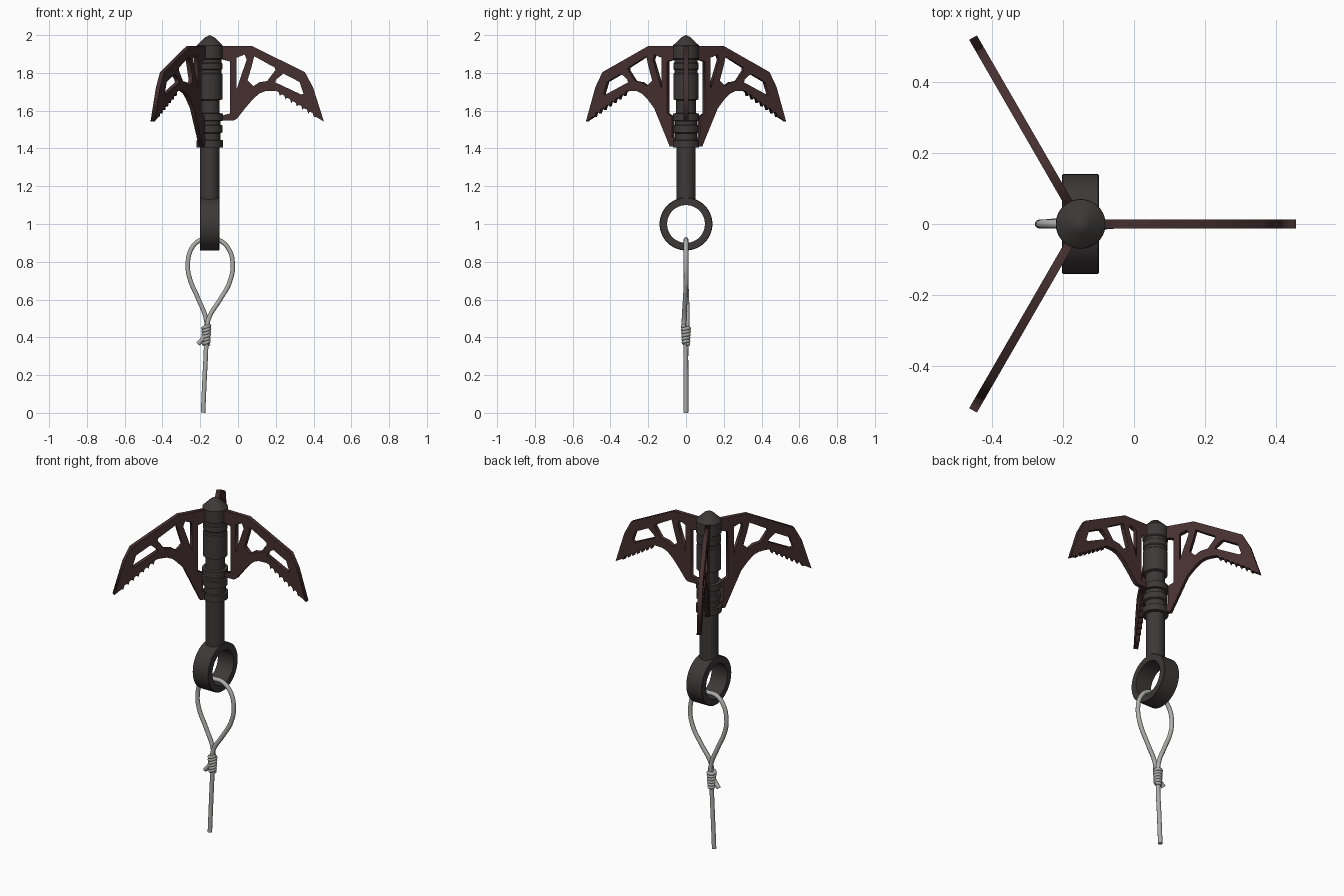
import bpy, bmesh, math
from mathutils import Matrix

if "Cube" in bpy.data.objects:
    bpy.data.objects.remove(bpy.data.objects["Cube"])

AX = -0.15  # x of the shaft axis


def material(name, rgb):
    m = bpy.data.materials.new(name)
    m.diffuse_color = (*rgb, 1)
    m.use_nodes = True
    m.node_tree.nodes["Principled BSDF"].inputs["Base Color"].default_value = m.diffuse_color
    return m


DARK = material("dark_steel", (0.047, 0.040, 0.040))
RED = material("dark_red_brown", (0.062, 0.029, 0.029))
ROPE = material("pale_grey_rope", (0.42, 0.42, 0.41))


def select(ob):
    bpy.ops.object.select_all(action='DESELECT')
    ob.select_set(True)
    bpy.context.view_layer.objects.active = ob


def lathe(name, profile, mat, closed=False, steps=40):
    """Spin (radius, height) points around z."""
    bm = bmesh.new()
    vs = [bm.verts.new((r, 0, z)) for r, z in profile]
    es = [bm.edges.new(p) for p in zip(vs, vs[1:])]
    if closed:
        es.append(bm.edges.new((vs[-1], vs[0])))
    bmesh.ops.spin(bm, geom=vs + es, cent=(0, 0, 0), axis=(0, 0, 1),
                   angle=math.tau, steps=steps)
    bmesh.ops.remove_doubles(bm, verts=bm.verts, dist=1e-5)
    bmesh.ops.recalc_face_normals(bm, faces=bm.faces)
    me = bpy.data.meshes.new(name)
    bm.to_mesh(me)
    bm.free()
    ob = bpy.data.objects.new(name, me)
    bpy.context.collection.objects.link(ob)
    me.materials.append(mat)
    select(ob)
    bpy.ops.object.shade_smooth_by_angle(angle=math.radians(30))
    return ob


# Shaft with pointed head, grooves and collars
shaft = lathe("shaft_and_head", [
    (0, 2.0), (0.025, 1.988), (0.069, 1.945), (0.069, 1.875), (0.062, 1.87),
    (0.062, 1.855), (0.067, 1.85), (0.067, 1.82), (0.062, 1.815),
    (0.062, 1.80), (0.067, 1.795), (0.067, 1.66), (0.052, 1.655),
    (0.052, 1.587), (0.07, 1.585), (0.07, 1.547), (0.057, 1.545),
    (0.057, 1.525), (0.067, 1.522), (0.067, 1.485), (0.057, 1.48),
    (0.057, 1.445), (0.07, 1.443), (0.07, 1.406), (0.051, 1.404),
    (0.051, 1.12), (0, 1.12)], DARK)
shaft.location.x = AX

# Ring at the lower end, its axis along x
ring = lathe("rope_ring", [
    (0.10, -0.052), (0.137, -0.052), (0.14, -0.049), (0.14, 0.049),
    (0.137, 0.052), (0.10, 0.052)], DARK, closed=True, steps=48)
ring.data.transform(Matrix.Rotation(math.pi / 2, 4, 'Y'))
ring.location = (AX, 0, 1.0)


def blade_outline(short):
    """Outer edge of one blade in (radius, height), with saw teeth."""
    pts = [(0.05, 1.942), (0.224, 1.942), (0.504, 1.804), (0.547, 1.724),
           (0.605, 1.542), (0.565, 1.566)]
    a, b, n = (0.555, 1.566), (0.345, 1.695), 7
    for i in range(n):
        for t, d in ((0.1, -0.002), (0.35, 0.016), (0.9, 0.012)):
            f = (i + t) / n
            pts.append((a[0] + (b[0] - a[0]) * f,
                        a[1] + (b[1] - a[1]) * f + d))
    pts += [(0.325, 1.705), (0.293, 1.703), (0.262, 1.69), (0.23, 1.662),
            (0.187, 1.612)]
    if short:
        pts += [(0.145, 1.558), (0.129, 1.549), (0.05, 1.549), (0.05, 1.57)]
    else:
        pts += [(0.092, 1.41), (0.05, 1.41), (0.05, 1.44), (0.078, 1.46),
                (0.078, 1.57)]
    # slot between the blade and the head
    return pts + [(0.108, 1.585), (0.108, 1.86), (0.05, 1.875)]


HOLES = [
    [(0.148, 1.885), (0.195, 1.898), (0.21, 1.86), (0.165, 1.72),
     (0.148, 1.70)],
    [(0.236, 1.885), (0.25, 1.882), (0.345, 1.828), (0.348, 1.815),
     (0.305, 1.762), (0.262, 1.752), (0.222, 1.725), (0.2, 1.74)],
    [(0.347, 1.75), (0.352, 1.765), (0.39, 1.796), (0.476, 1.752),
     (0.497, 1.69), (0.485, 1.685)],
]
# keep a strut between the inner and middle openings
HOLES[0] = [(0.143, 1.88), (0.185, 1.897), (0.196, 1.87), (0.143, 1.715)]
HOLES[1] = [(0.236, 1.888), (0.345, 1.828), (0.348, 1.815), (0.305, 1.757),
            (0.262, 1.75), (0.232, 1.73), (0.2, 1.76), (0.224, 1.84)]


def blade(name, angle, short):
    cu = bpy.data.curves.new(name, 'CURVE')
    cu.dimensions, cu.fill_mode = '2D', 'BOTH'
    cu.extrude = 0.0125
    for loop in [blade_outline(short)] + HOLES:
        s = cu.splines.new('POLY')
        s.points.add(len(loop) - 1)
        for p, (r, z) in zip(s.points, loop):
            p.co = (r, z, 0, 1)
        s.use_cyclic_u = True
    ob = bpy.data.objects.new(name, cu)
    bpy.context.collection.objects.link(ob)
    cu.materials.append(RED)
    ob.location.x = AX
    ob.rotation_euler = (math.pi / 2, 0, angle)
    select(ob)
    bpy.ops.object.convert(target='MESH')


# Three folding blades; the one pointing to +x has the short foot
for i, name in enumerate(("right_blade", "back_blade", "front_blade")):
    blade(name, i * math.tau / 3, i == 0)


def cord(name, pts, radius):
    cu = bpy.data.curves.new(name, 'CURVE')
    cu.dimensions = '3D'
    cu.bevel_depth, cu.bevel_resolution = radius, 3
    cu.resolution_u, cu.use_fill_caps = 6, True
    s = cu.splines.new('BEZIER')
    s.bezier_points.add(len(pts) - 1)
    for p, co in zip(s.bezier_points, pts):
        p.co = co
        p.handle_left_type = p.handle_right_type = 'AUTO'
    ob = bpy.data.objects.new(name, cu)
    bpy.context.collection.objects.link(ob)
    cu.materials.append(ROPE)
    select(ob)
    bpy.ops.object.convert(target='MESH')
    bpy.ops.object.shade_smooth_by_angle(angle=math.radians(50))


# Rope: hanging end, loop through the ring, short tail
cord("rope_loop", [
    (-0.185, 0, 0.001), (-0.177, 0, 0.18), (-0.169, 0, 0.35),
    (-0.168, 0.006, 0.49), (-0.213, 0.004, 0.61), (-0.255, 0, 0.71),
    (-0.266, 0, 0.79), (-0.243, 0, 0.875), (-0.2, 0, 0.914),
    (-0.15, 0, 0.918), (-0.1, 0, 0.914), (-0.052, 0, 0.872),
    (-0.028, 0, 0.79), (-0.045, 0, 0.69), (-0.095, -0.004, 0.6),
    (-0.155, -0.01, 0.5), (-0.168, -0.01, 0.43), (-0.185, -0.008, 0.395),
    (-0.212, -0.005, 0.365)], 0.0125)

# Wrapped knot as a tight helix
turns, per = 6, 8
knot = []
for k in range(turns * per + 1):
    f, a = k / (turns * per), k * math.tau / per
    r = 0.013 + 0.005 * f
    knot.append((-0.168 + r * math.cos(a), r * math.sin(a),
                 0.36 + 0.10 * f + 0.003 * math.cos(a)))
cord("rope_knot", knot, 0.0095)
